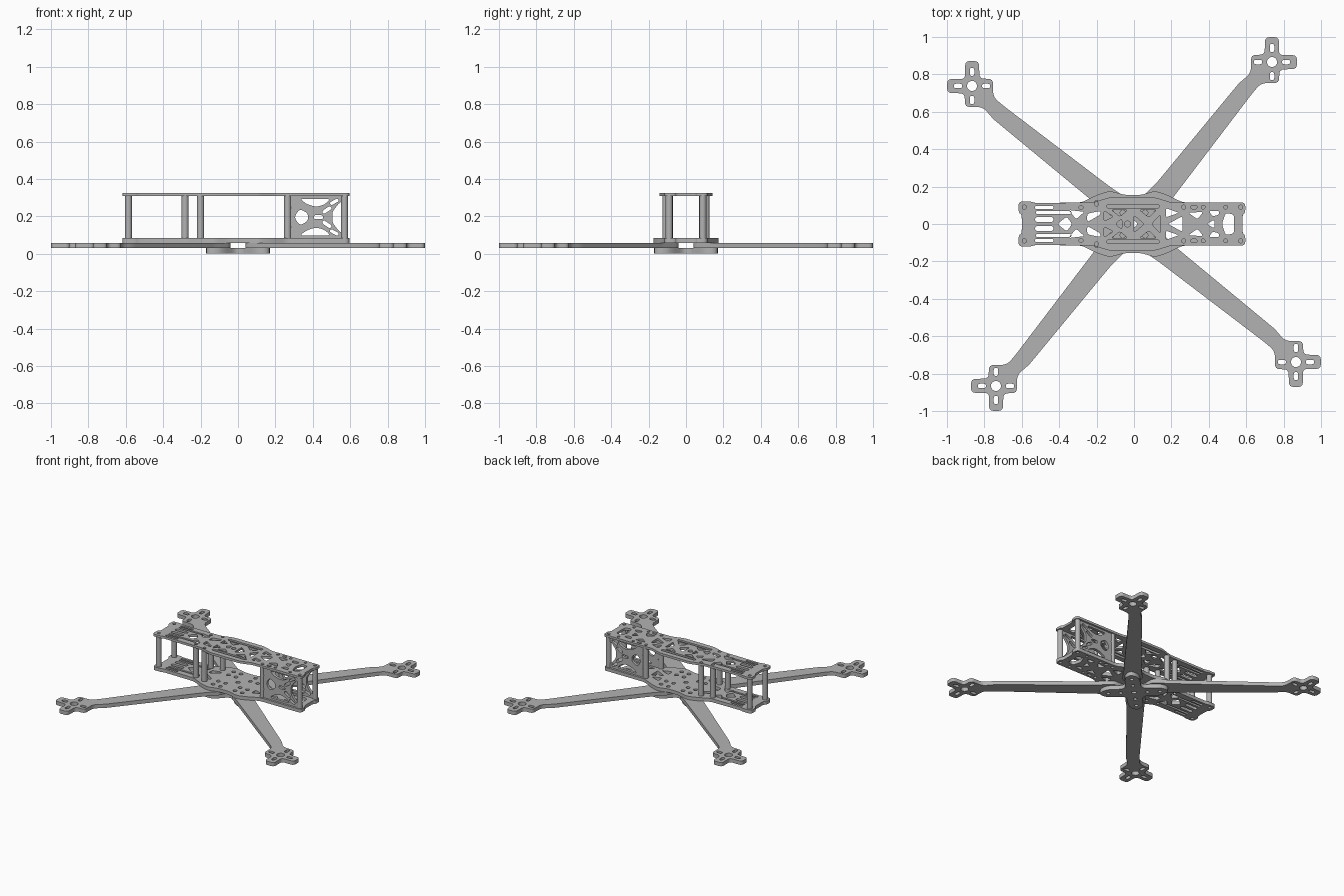
import bpy
from math import cos, sin, pi
from mathutils import Vector, Matrix

old = bpy.data.objects.get("Cube")
if old:
    bpy.data.objects.remove(old, do_unlink=True)

grey = bpy.data.materials.new("plain grey")
grey.use_nodes = True
COLOUR = (0.45, 0.45, 0.45, 1)
grey.diffuse_color = COLOUR
grey.node_tree.nodes["Principled BSDF"].inputs["Base Color"].default_value = COLOUR


# ---- 2D outline helpers ----
def rounded(points, r, steps=4):
    """Polygon with every corner softened by a short curve."""
    out, pts = [], [Vector(p) for p in points]
    for i, p in enumerate(pts):
        a, b = pts[i - 1] - p, pts[(i + 1) % len(pts)] - p
        s = p + a.normalized() * min(r, a.length * 0.45)
        e = p + b.normalized() * min(r, b.length * 0.45)
        for k in range(steps + 1):
            t = k / steps
            out.append(s * (1 - t) ** 2 + p * 2 * t * (1 - t) + e * t * t)
    return out


def circle(x, y, r, n=20):
    return [Vector((x + r * cos(2 * pi * k / n), y + r * sin(2 * pi * k / n))) for k in range(n)]


def slot(x, y, length, width, angle=0.0):
    """Round-ended slot centred on x, y."""
    r, h, out = width / 2, (length - width) / 2, []
    for side in (1, -1):
        for k in range(9):
            a = pi * k / 8 - pi / 2
            v = Vector((side * (h + r * cos(a)), side * r * sin(a)))
            out.append(Matrix.Rotation(angle, 2) @ v + Vector((x, y)))
    return out


def flip(loop):
    return [Vector((p[0], -p[1])) for p in loop]


def both(loops):
    return loops + [flip(l) for l in loops]


def symmetric(half):
    """Closed outline from its upper half, listed from left to right."""
    return half + [(x, -y) for x, y in reversed(half)]


def plate(name, loops, z0, z1, matrix=Matrix()):
    """Flat sheet with holes, cut from an outline and its inner loops."""
    curve = bpy.data.curves.new(name, 'CURVE')
    curve.dimensions, curve.fill_mode = '2D', 'BOTH'
    curve.extrude = (z1 - z0) / 2
    for loop in loops:
        s = curve.splines.new('POLY')
        s.points.add(len(loop) - 1)
        for pt, p in zip(s.points, loop):
            pt.co = (p[0], p[1], 0, 1)
        s.use_cyclic_u = True
    temp = bpy.data.objects.new(name + " outline", curve)
    bpy.context.collection.objects.link(temp)
    bpy.context.view_layer.update()
    mesh = bpy.data.meshes.new_from_object(temp.evaluated_get(bpy.context.evaluated_depsgraph_get()))
    bpy.data.objects.remove(temp, do_unlink=True)
    mesh.transform(matrix @ Matrix.Translation((0, 0, (z0 + z1) / 2)))
    mesh.materials.clear()
    mesh.materials.append(grey)
    mesh.name = name
    obj = bpy.data.objects.new(name, mesh)
    bpy.context.collection.objects.link(obj)
    return obj


# ---- four arms with cross-shaped motor mounts ----
hub = Vector((-0.866, 0.738))
lobe = [(0.176, -0.112), (0.125, -0.07), (0.112, -0.04), (0.112, 0.037), (0.04, 0.04),
        (0.037, 0.133), (-0.037, 0.133), (-0.037, 0.037)]
mount = lobe + [(-y, -x) for x, y in reversed(lobe[:-1])]
outline = [(-0.04, 0.04), (-0.04, 0.14), (-0.13, 0.2)] + [hub + Vector(p) for p in mount] + [(-0.225, 0.125), (-0.14, 0.04)]
arm_loops = [rounded(outline, 0.025), circle(*hub, 0.027)]
for k in range(4):
    a = k * pi / 2
    arm_loops.append(slot(hub.x + 0.075 * cos(a), hub.y + 0.075 * sin(a), 0.045, 0.024, a))
for k, label in enumerate(("back_right", "front_right", "front_left", "back_left")):
    plate(label + "_arm", arm_loops, 0.03, 0.058, Matrix.Rotation(k * pi / 2, 4, 'Z'))

# ---- clamp plate under the arm roots ----
cross = []
for k in range(4):
    turn = Matrix.Rotation(k * pi / 2, 2)
    cross += [turn @ Vector(p) for p in ((0.07, 0.0), (0.17, 0.1), (0.17, 0.17), (0.09, 0.17))]
clamp = [rounded(cross, 0.05), circle(0, 0, 0.016)]
for k in range(4):
    a = k * pi / 2 + pi / 4
    clamp += [circle(r * cos(a), r * sin(a), 0.013) for r in (0.09, 0.175)]
plate("clamp_plate", clamp, 0.0, 0.03)

# ---- body plates ----
posts = [(-0.586, 0.09), (-0.283, 0.088), (-0.2, 0.107), (0.265, 0.09), (0.57, 0.09)]
tail = [(-0.6, 0.05), (-0.617, 0.06), (-0.617, 0.12), (-0.55, 0.12), (-0.53, 0.112)]
nose = [(0.595, 0.115), (0.595, 0.06), (0.58, 0.05)]
lattice = both(
    [circle(x, y, 0.011) for x, y in posts]
    + [slot(-0.48, 0.088, 0.1, 0.016), slot(-0.43, 0.062, 0.19, 0.016), slot(-0.48, 0.024, 0.1, 0.026)]
    + [slot(0.32, 0.09, 0.035, 0.018), circle(0.37, 0.09, 0.01), circle(0.49, 0.09, 0.01)]
    + [rounded(t, 0.012) for t in (
        [(-0.35, 0.075), (-0.31, 0.025), (-0.265, 0.065)],
        [(-0.25, 0.01), (-0.25, 0.055), (-0.18, 0.07), (-0.18, 0.05)],
        [(0.17, 0.085), (0.24, 0.06), (0.17, 0.035)],
        [(0.29, 0.06), (0.37, 0.065), (0.34, 0.025)],
        [(0.40, 0.07), (0.455, 0.07), (0.455, 0.05), (0.42, 0.04)])]
) + [rounded(t, 0.014) for t in (
    [(-0.41, 0), (-0.36, 0.04), (-0.33, 0), (-0.36, -0.04)],
    [(0.18, 0), (0.26, 0.042), (0.26, -0.042)],
    [(0.39, 0), (0.43, 0.025), (0.43, -0.025)],
    [(0.47, 0), (0.49, 0.06), (0.535, 0.05), (0.535, -0.05), (0.49, -0.06)])]

top_half = tail + [(-0.22, 0.115), (-0.13, 0.143), (0.11, 0.143), (0.2, 0.115)] + nose
top_centre = both(
    [slot(-0.005, 0.095, 0.28, 0.02)]
    + [rounded(t, 0.012) for t in (
        [(-0.16, 0.015), (-0.16, 0.07), (-0.11, 0.04)],
        [(-0.12, 0.075), (-0.035, 0.075), (-0.075, 0.04)],
        [(0.03, 0.075), (0.12, 0.075), (0.08, 0.035)])]
) + [circle(-0.035, 0, 0.016)] + [rounded(t, 0.012) for t in (
    [(-0.1, 0), (-0.065, 0.028), (-0.065, -0.028)],
    [(0.0, 0.045), (0.055, 0), (0.0, -0.045)],
    [(0.095, 0), (0.14, 0.05), (0.14, -0.05)])]
plate("top_plate", [rounded(symmetric(top_half), 0.02)] + lattice + top_centre, 0.308, 0.325)

bottom_half = tail + [(-0.28, 0.115), (-0.2, 0.155), (-0.13, 0.178), (-0.05, 0.155),
                      (0.04, 0.155), (0.11, 0.178), (0.18, 0.155), (0.26, 0.115)] + nose
bottom_centre = both([circle(x, y, 0.014) for x in (-0.12, -0.06, 0.06, 0.12)
                      for y in (0.06, 0.12)]) + [circle(0, 0, 0.016)]
plate("bottom_plate", [rounded(symmetric(bottom_half), 0.025)] + lattice + bottom_centre, 0.058, 0.083)

# ---- standoff posts ----
for side in (1, -1):
    for x, y in posts:
        bpy.ops.mesh.primitive_cylinder_add(vertices=20, radius=0.019, depth=0.225,
                                            location=(x, side * y, 0.1955))
        post = bpy.context.object
        post.name = "standoff_post"
        post.data.materials.append(grey)
        bpy.ops.object.shade_smooth_by_angle()

# ---- cut-out side panels between the rear posts ----
panel_half = [(-0.15, 0.04), (-0.13, 0.05), (-0.15, 0.065), (-0.15, 0.1125), (0.145, 0.1125),
              (0.145, 0.09), (0.12, 0.075), (0.085, 0.03)]
brace = [(-0.09, 0.098), (0.075, 0.098), (0.045, 0.068), (0.0, 0.055), (-0.05, 0.068)]
panel = [rounded(symmetric(panel_half), 0.015)] + both(
    [rounded(brace, 0.02), slot(0.095, 0.082, 0.05, 0.018, 0.5), slot(0.055, 0.038, 0.055, 0.02, 0.6)]
) + [rounded([(-0.12, 0), (-0.09, 0.045), (-0.045, 0.02), (-0.045, -0.02), (-0.09, -0.045)], 0.02),
     slot(0.01, 0, 0.05, 0.022)]
upright = Matrix.Rotation(pi / 2, 4, 'X')
for label, y in (("right", -0.09), ("left", 0.09)):
    plate(label + "_side_panel", panel, -0.01, 0.01, Matrix.Translation((0.42, y, 0.1955)) @ upright)
